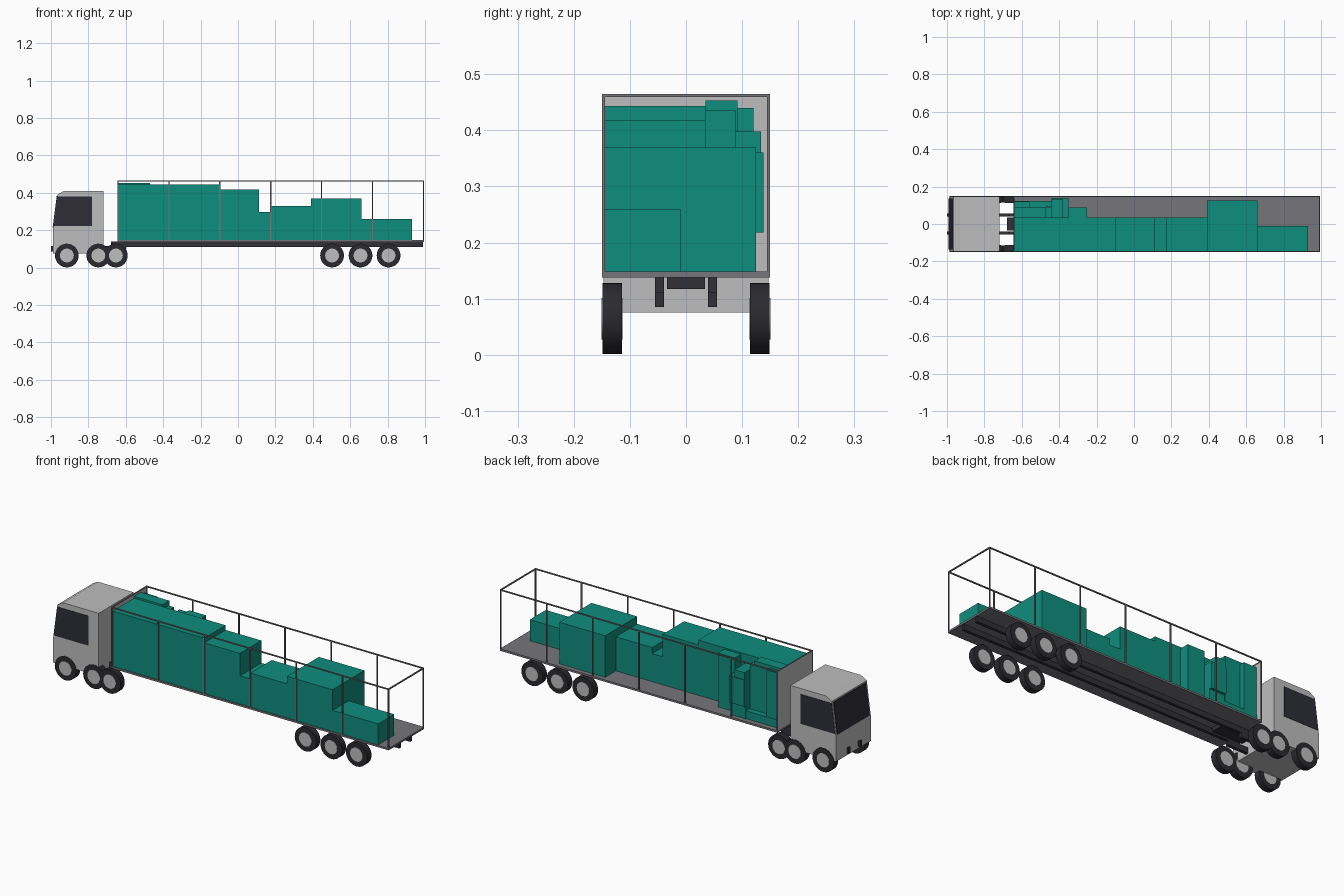
import bpy, bmesh, math

if "Cube" in bpy.data.objects:
    bpy.data.objects.remove(bpy.data.objects["Cube"])


def material(name, r, g, b):
    def lin(c):
        c /= 255
        return c / 12.92 if c <= 0.04045 else ((c + 0.055) / 1.055) ** 2.4
    m = bpy.data.materials.new(name)
    m.diffuse_color = (lin(r), lin(g), lin(b), 1)
    m.use_nodes = True
    m.node_tree.nodes["Principled BSDF"].inputs["Base Color"].default_value = m.diffuse_color
    return m


LIGHT = material("light_grey_paint", 190, 190, 191)
STEEL = material("mid_grey_steel", 118, 117, 122)
TEAL = material("teal_cargo", 15, 142, 127)
DARK = material("dark_chassis", 48, 48, 54)
GLASS = material("dark_glass", 46, 45, 56)
RUBBER = material("black_rubber", 42, 42, 47)


def finish(name, bm, mat):
    bmesh.ops.recalc_face_normals(bm, faces=bm.faces)
    me = bpy.data.meshes.new(name)
    bm.to_mesh(me)
    bm.free()
    me.materials.append(mat)
    ob = bpy.data.objects.new(name, me)
    bpy.context.collection.objects.link(ob)
    return ob


def box(name, x, y, z, mat):
    """Box from (min, max) ranges."""
    bm = bmesh.new()
    bmesh.ops.create_cube(bm, size=1)
    for v in bm.verts:
        v.co = [r[0] if c < 0 else r[1] for c, r in zip(v.co, (x, y, z))]
    return finish(name, bm, mat)


def prism(name, profile, y0, y1, mat):
    """Side profile in x, z extruded across y."""
    bm = bmesh.new()
    face = bm.faces.new([bm.verts.new((x, y0, z)) for x, z in profile])
    ext = bmesh.ops.extrude_face_region(bm, geom=[face])["geom"]
    bmesh.ops.translate(bm, vec=(0, y1 - y0, 0),
                        verts=[g for g in ext if isinstance(g, bmesh.types.BMVert)])
    return finish(name, bm, mat)


def wheel_part(name, x, side, radius, y_in, y_out, mat):
    bpy.ops.mesh.primitive_cylinder_add(
        vertices=32, radius=radius, depth=y_out - y_in,
        location=(x, side * (y_in + y_out) / 2, 0.0645), rotation=(math.pi / 2, 0, 0))
    ob = bpy.context.object
    ob.name = name
    ob.data.materials.append(mat)
    bpy.ops.object.shade_smooth_by_angle(angle=math.radians(35))


# Cab with windows
prism("cab", [(-.99, .075), (-.99, .2), (-.965, .39), (-.93, .41),
              (-.72, .41), (-.72, .075)], -.147, .147, LIGHT)
prism("windshield", [(-.991, .215), (-.969, .383), (-.964, .383), (-.986, .215)],
      -.137, .137, GLASS)
for s in (-1, 1):
    prism("side_window", [(-.984, .222), (-.964, .38), (-.78, .38), (-.78, .222)],
          s * .146, s * .149, GLASS)

# Chassis rails, trailer rails and coupling
for s in (-1, 1):
    y = (s * .047 - .008, s * .047 + .008)
    box("tractor_rail", (-1, -.6), y, (.085, .115), DARK)
    box("trailer_rail", (-.67, .99), y, (.11, .139), DARK)
box("coupling", (-.68, -.5), (-.034, .034), (.117, .139), DARK)

# Wheels
for x in (-.915, -.747, -.653, .503, .655, .805):
    for s in (-1, 1):
        wheel_part("tyre", x, s, .0635, .114, .149, RUBBER)
        wheel_part("hub", x, s, .037, .113, .151, LIGHT)

# Trailer bed, front wall and open frame
T = .006
X0, X1, TOP = -.645, .995, .465
box("trailer_bed", (X0, X1), (-.15, .15), (.138, .148), STEEL)
box("front_wall", (X0, X0 + .005), (-.146, .146), (.148, TOP - .003), LIGHT)
for s in (-1, 1):
    y = sorted((s * .15, s * (.15 - T)))
    box("top_rail", (X0, X1), y, (TOP - T, TOP), STEEL)
    for i in range(7):
        x = X0 + (X1 - X0 - T) * i / 6
        box("post", (x, x + T), y, (.148, TOP - T), STEEL)
for x in (X0, X1 - T):
    box("cross_rail", (x, x + T), (-.144, .144), (TOP - T, TOP), STEEL)

# Main row of crates: x range, y range, tier heights
STACKS = [
    ((-.638, -.368), (-.145, .035), (.148, .296, .443)),
    ((-.368, -.097), (-.145, .035), (.148, .296, .443)),
    ((-.097, .113), (-.145, .035), (.148, .296, .418)),
    ((.113, .175), (-.145, .035), (.148, .298)),
    ((.175, .39), (-.145, .035), (.148, .24, .33)),
    ((.39, .66), (-.145, -.01), (.148, .26, .37)),
    ((.39, .66), (-.01, .125), (.148, .26, .37)),
    ((.66, .93), (-.145, -.01), (.148, .26)),
]
# Small cartons along the far side
STACKS += [
    ((-.35, -.25), (.035, .088), (.148, .36, .435)),
    ((-.44, -.35), (.035, .125), (.148, .218)),
    ((-.44, -.35), (.035, .138), (.218, .36)),
    ((-.44, -.38), (.035, .134), (.36, .398)),
    ((-.638, -.44), (.092, .122), (.148, .165, .19)),
    ((-.638, -.47), (.035, .092), (.148, .26, .37, .453)),
    ((-.47, -.44), (.035, .088), (.148, .30, .428)),
    ((-.638, -.56), (.092, .12), (.19, .32, .44)),
]
for x, y, tiers in STACKS:
    for z in zip(tiers, tiers[1:]):
        box("cargo_crate", x, y, z, TEAL)
